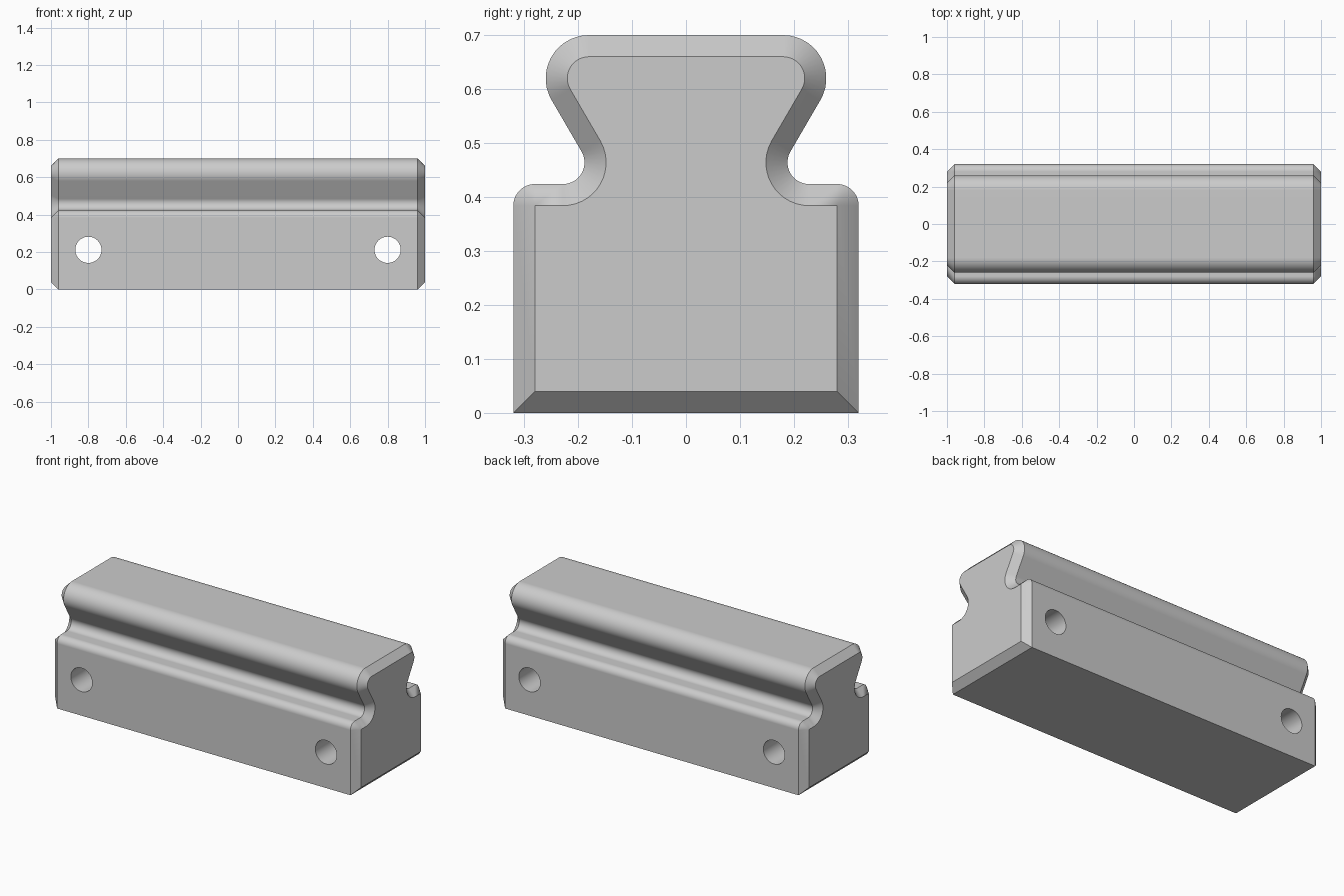
import bpy, bmesh, math

cube = bpy.data.objects.get("Cube")
if cube:
    bpy.data.objects.remove(cube, do_unlink=True)

HALF_LENGTH = 1.0
CHAMFER = 0.04
STEPS = 14

# Single light grey material
grey = bpy.data.materials.new("light grey")
grey.use_nodes = True
color = (0.6, 0.6, 0.6, 1.0)
grey.diffuse_color = color
grey.node_tree.nodes["Principled BSDF"].inputs["Base Color"].default_value = color


def arc(cy, cz, radius, start, end):
    """Points on an arc in the y-z plane, angles in degrees."""
    angles = [math.radians(start + (end - start) * i / STEPS) for i in range(STEPS + 1)]
    return [(cy + radius * math.cos(a), cz + radius * math.sin(a)) for a in angles]


def section(inset):
    """Rail cross-section, shrunk inwards by the given inset."""
    half = [(0.32 - inset, inset)]
    half += arc(0.28, 0.384, 0.04 - inset, 0, 90)      # shoulder
    half += arc(0.228, 0.464, 0.04 + inset, 270, 150)  # groove
    half += arc(0.18, 0.62, 0.08 - inset, -30, 90)     # head
    return half + [(-y, z) for y, z in reversed(half)]


# Rail body lofted through four sections, giving chamfered ends
bm = bmesh.new()
rings = []
for x, inset in ((-HALF_LENGTH, CHAMFER), (CHAMFER - HALF_LENGTH, 0),
                 (HALF_LENGTH - CHAMFER, 0), (HALF_LENGTH, CHAMFER)):
    rings.append([bm.verts.new((x, y, z)) for y, z in section(inset)])
for a, b in zip(rings, rings[1:]):
    for i in range(len(a)):
        j = (i + 1) % len(a)
        bm.faces.new((a[i], a[j], b[j], b[i]))
bm.faces.new(rings[0])
bm.faces.new(rings[-1])
bmesh.ops.remove_doubles(bm, verts=bm.verts, dist=0.00001)
bmesh.ops.recalc_face_normals(bm, faces=bm.faces)
mesh = bpy.data.meshes.new("clamping_rail")
bm.to_mesh(mesh)
bm.free()
mesh.materials.append(grey)
rail = bpy.data.objects.new("clamping_rail", mesh)
bpy.context.collection.objects.link(rail)

# Two through holes from front to back
for side in (-1, 1):
    bpy.ops.mesh.primitive_cylinder_add(vertices=48, radius=0.07, depth=1,
                                        location=(0.8 * side, 0, 0.212),
                                        rotation=(math.pi / 2, 0, 0))
    cutter = bpy.context.object
    cutter.name = "hole_cutter"
    cutter.hide_render = True
    cutter.data.materials.append(grey)
    cut = rail.modifiers.new("hole", "BOOLEAN")
    cut.operation = "DIFFERENCE"
    cut.solver = "EXACT"
    cut.object = cutter
    bpy.context.view_layer.objects.active = rail
    bpy.ops.object.modifier_apply(modifier=cut.name)
    bpy.data.objects.remove(cutter, do_unlink=True)

# Smooth rounds, sharp chamfers, flat planes
bpy.ops.object.select_all(action="DESELECT")
rail.select_set(True)
bpy.context.view_layer.objects.active = rail
bpy.ops.object.shade_smooth_by_angle(angle=math.radians(30))
weighted = rail.modifiers.new("flat planes", "WEIGHTED_NORMAL")
weighted.keep_sharp = True
